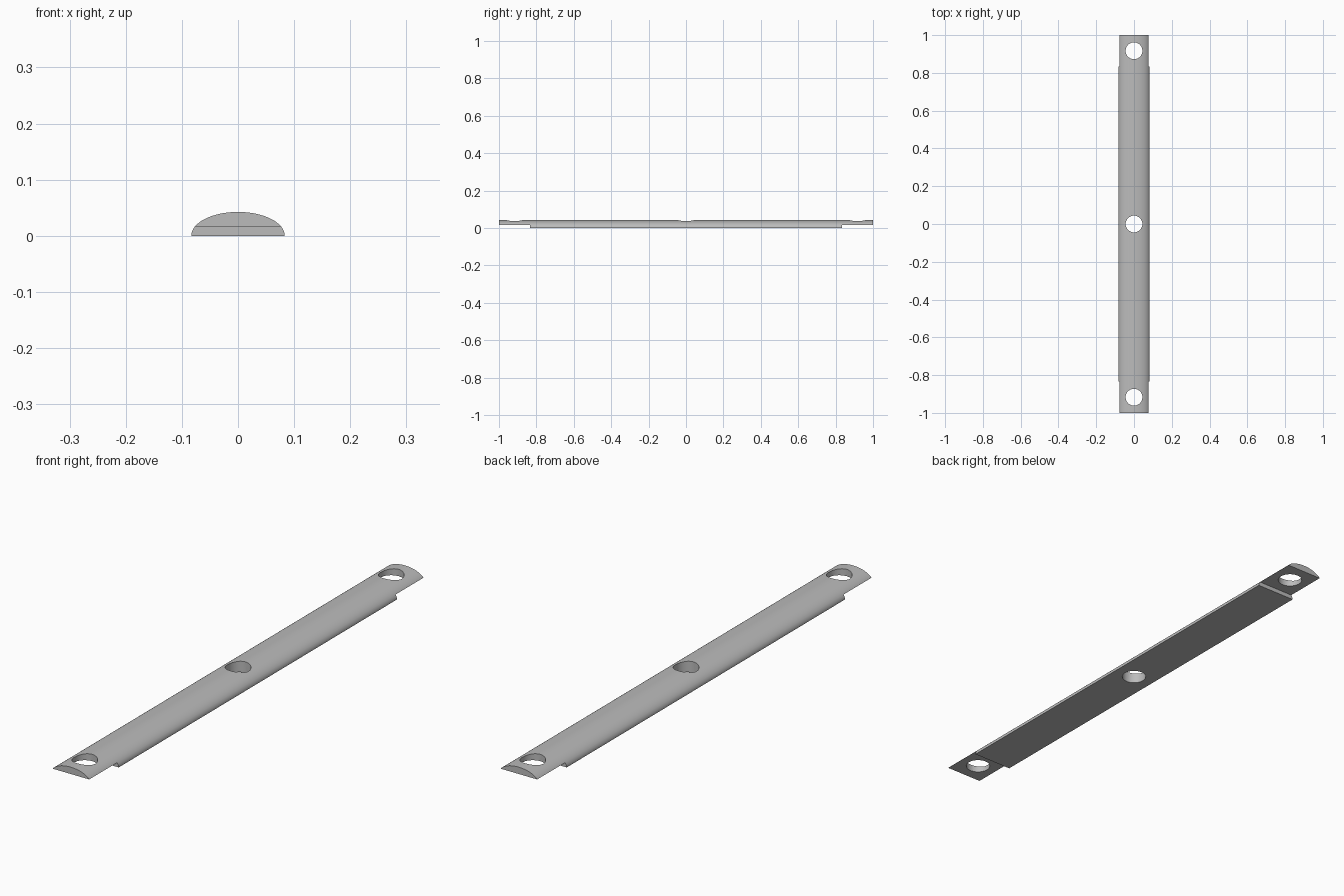
import bpy
import bmesh
from math import cos, sin, pi, radians

HALF_WIDTH, HEIGHT = 0.0833, 0.0425
HOLE_RADIUS, HOLE_Y = 0.0445, 0.917
NOTCH_Y, NOTCH_Z = 0.833, 0.0165

default = bpy.data.objects.get("Cube")
if default:
    bpy.data.objects.remove(default, do_unlink=True)

steel = bpy.data.materials.new("plain grey")
steel.use_nodes = True
grey = (0.5, 0.5, 0.5, 1)
steel.diffuse_color = grey
steel.node_tree.nodes["Principled BSDF"].inputs["Base Color"].default_value = grey


def make_bar():
    """Half-ellipse section extruded along y."""
    bm = bmesh.new()
    steps = 48
    ring = [bm.verts.new((HALF_WIDTH * cos(pi * i / steps), -1,
                          HEIGHT * sin(pi * i / steps))) for i in range(steps + 1)]
    section = bm.faces.new(ring)
    extruded = bmesh.ops.extrude_face_region(bm, geom=[section], use_keep_orig=True)
    moved = [v for v in extruded["geom"] if isinstance(v, bmesh.types.BMVert)]
    bmesh.ops.translate(bm, verts=moved, vec=(0, 2, 0))
    bmesh.ops.recalc_face_normals(bm, faces=bm.faces)
    mesh = bpy.data.meshes.new("half_round_bar")
    bm.to_mesh(mesh)
    bm.free()
    mesh.materials.append(steel)
    obj = bpy.data.objects.new("half_round_bar", mesh)
    bpy.context.collection.objects.link(obj)
    return obj


def cut(target, cutter):
    """Subtract the cutter from the target and discard it."""
    cutter.hide_render = True
    cutter.data.materials.append(steel)
    bpy.ops.object.select_all(action="DESELECT")
    bpy.context.view_layer.objects.active = target
    target.select_set(True)
    mod = target.modifiers.new("cut", "BOOLEAN")
    mod.operation = "DIFFERENCE"
    mod.solver = "EXACT"
    mod.object = cutter
    bpy.ops.object.modifier_apply(modifier=mod.name)
    bpy.data.objects.remove(cutter, do_unlink=True)


bar = make_bar()

# Notches under both ends
for side in (-1, 1):
    bpy.ops.mesh.primitive_cube_add(size=1, location=(0, side * (NOTCH_Y + 0.25), NOTCH_Z - 0.1))
    notch = bpy.context.object
    notch.name = "notch_cutter"
    notch.scale = (0.5, 0.5, 0.2)
    bpy.context.view_layer.update()
    cut(bar, notch)

# Screw holes at the ends and the middle
for y in (-HOLE_Y, 0, HOLE_Y):
    bpy.ops.mesh.primitive_cylinder_add(vertices=48, radius=HOLE_RADIUS, depth=0.3, location=(0, y, 0))
    hole = bpy.context.object
    hole.name = "hole_cutter"
    cut(bar, hole)

bpy.ops.object.select_all(action="DESELECT")
bar.select_set(True)
bpy.context.view_layer.objects.active = bar
bpy.ops.object.shade_smooth_by_angle(angle=radians(30))
